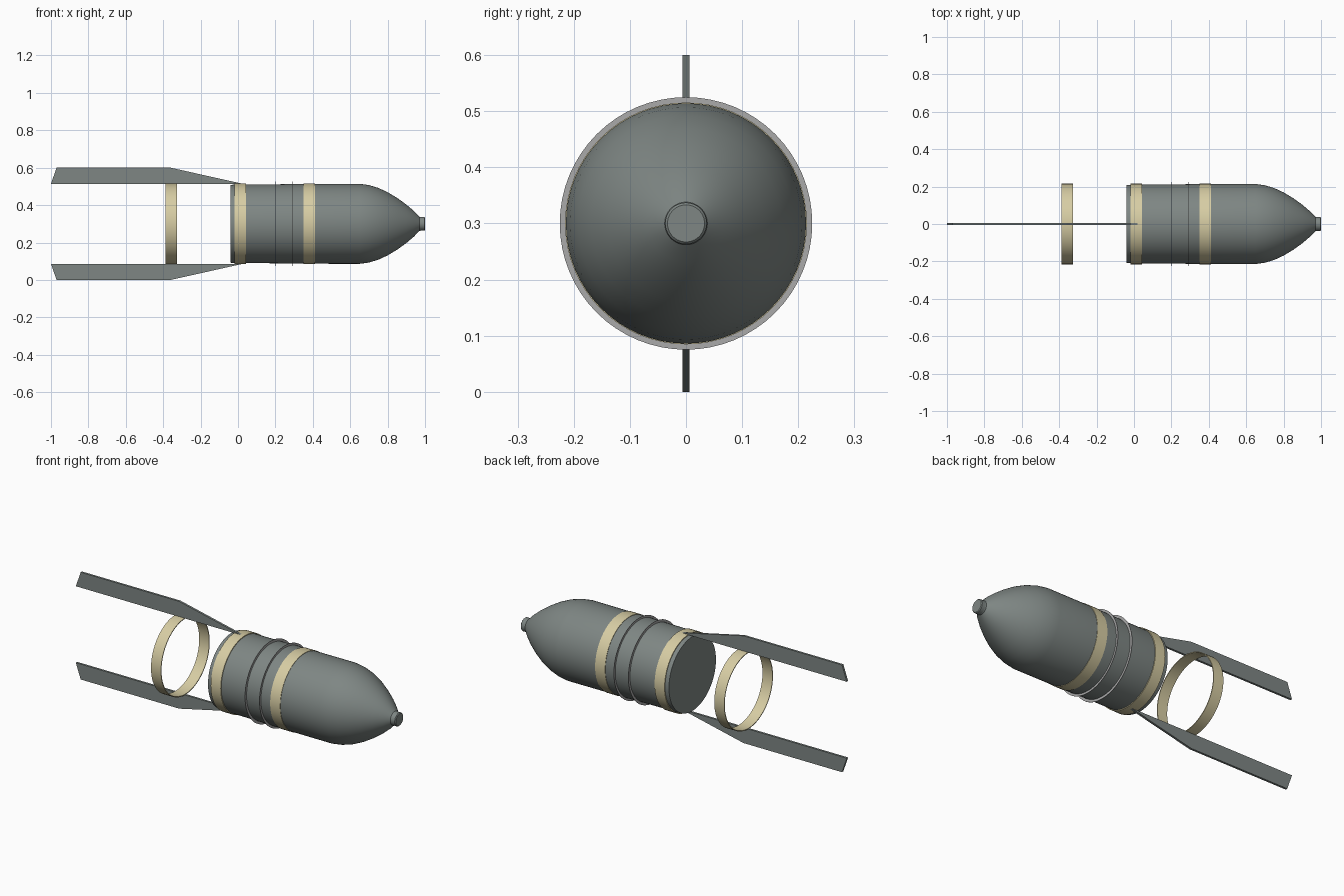
import bpy, bmesh, math

if "Cube" in bpy.data.objects:
    bpy.data.objects.remove(bpy.data.objects["Cube"])

CZ = 0.3      # height of the long axis
SIDES = 64


def material(name, rgb):
    m = bpy.data.materials.new(name)
    m.diffuse_color = (*rgb, 1)
    m.use_nodes = True
    m.node_tree.nodes["Principled BSDF"].inputs["Base Color"].default_value = m.diffuse_color
    return m


GREY = material("body grey", (0.21, 0.24, 0.23))
SAND = material("pale sand", (0.68, 0.61, 0.37))
SILVER = material("light grey", (0.40, 0.40, 0.40))


def finish(bm, name, mat, smooth=True):
    bmesh.ops.remove_doubles(bm, verts=bm.verts, dist=1e-5)
    bmesh.ops.recalc_face_normals(bm, faces=bm.faces)
    me = bpy.data.meshes.new(name)
    bm.to_mesh(me)
    bm.free()
    me.materials.append(mat)
    ob = bpy.data.objects.new(name, me)
    bpy.context.collection.objects.link(ob)
    if smooth:
        bpy.ops.object.select_all(action='DESELECT')
        bpy.context.view_layer.objects.active = ob
        ob.select_set(True)
        bpy.ops.object.shade_smooth_by_angle(angle=math.radians(30))
    return ob


def lathe(name, profile, mat, closed=False):
    """Spin (x, radius) points around the long axis."""
    bm = bmesh.new()
    vs = [bm.verts.new((x, 0, CZ + r)) for x, r in profile]
    es = [bm.edges.new(p) for p in zip(vs, vs[1:])]
    if closed:
        es.append(bm.edges.new((vs[-1], vs[0])))
    bmesh.ops.spin(bm, geom=vs + es, cent=(0, 0, CZ), axis=(1, 0, 0),
                   angle=2 * math.pi, steps=SIDES)
    return finish(bm, name, mat)


# Shell: flat rear, straight sides, rounded nose and blunt tip
nose = [(0.65, 0.214), (0.70, 0.207), (0.75, 0.192), (0.80, 0.169),
        (0.85, 0.139), (0.90, 0.103), (0.94, 0.069), (0.97, 0.038)]
lathe("shell", [(-0.04, 0), (-0.04, 0.208), (-0.015, 0.21), (0.2, 0.211),
                (0.3, 0.213)] + nose + [(1.0, 0.033), (1.0, 0)], GREY)
lathe("nose_tip", [(0.972, 0), (0.972, 0.034), (0.976, 0.037),
                   (0.996, 0.037), (1.0, 0.033), (1.0, 0)], GREY)

# Sand coloured bands; the rearmost one is an open hoop between the fins
for name, x in (("tail_hoop", -0.357), ("rear_band", 0.013), ("front_band", 0.381)):
    a, b = x - 0.031, x + 0.031
    lathe(name, [(a, 0.211), (a, 0.2155), (b, 0.2155), (b, 0.211)], SAND, closed=True)

# Thin flanges around the middle
for i, x in enumerate((0.20, 0.29)):
    a, b = x - 0.001, x + 0.001
    lathe(f"flange_{i + 1}", [(a, 0.21), (a, 0.225), (b, 0.225), (b, 0.21)],
          SILVER, closed=True)

# Tail fins, above and below
for name, s in (("upper_fin", 1), ("lower_fin", -1)):
    bm = bmesh.new()
    outline = [(-1.0, 0.214), (-0.97, 0.3), (-0.36, 0.3), (0.025, 0.214)]
    f = bm.faces.new([bm.verts.new((x, -0.006, CZ + s * r)) for x, r in outline])
    g = bmesh.ops.extrude_face_region(bm, geom=[f])["geom"]
    bmesh.ops.translate(bm, vec=(0, 0.012, 0),
                        verts=[v for v in g if isinstance(v, bmesh.types.BMVert)])
    finish(bm, name, GREY, smooth=False)
